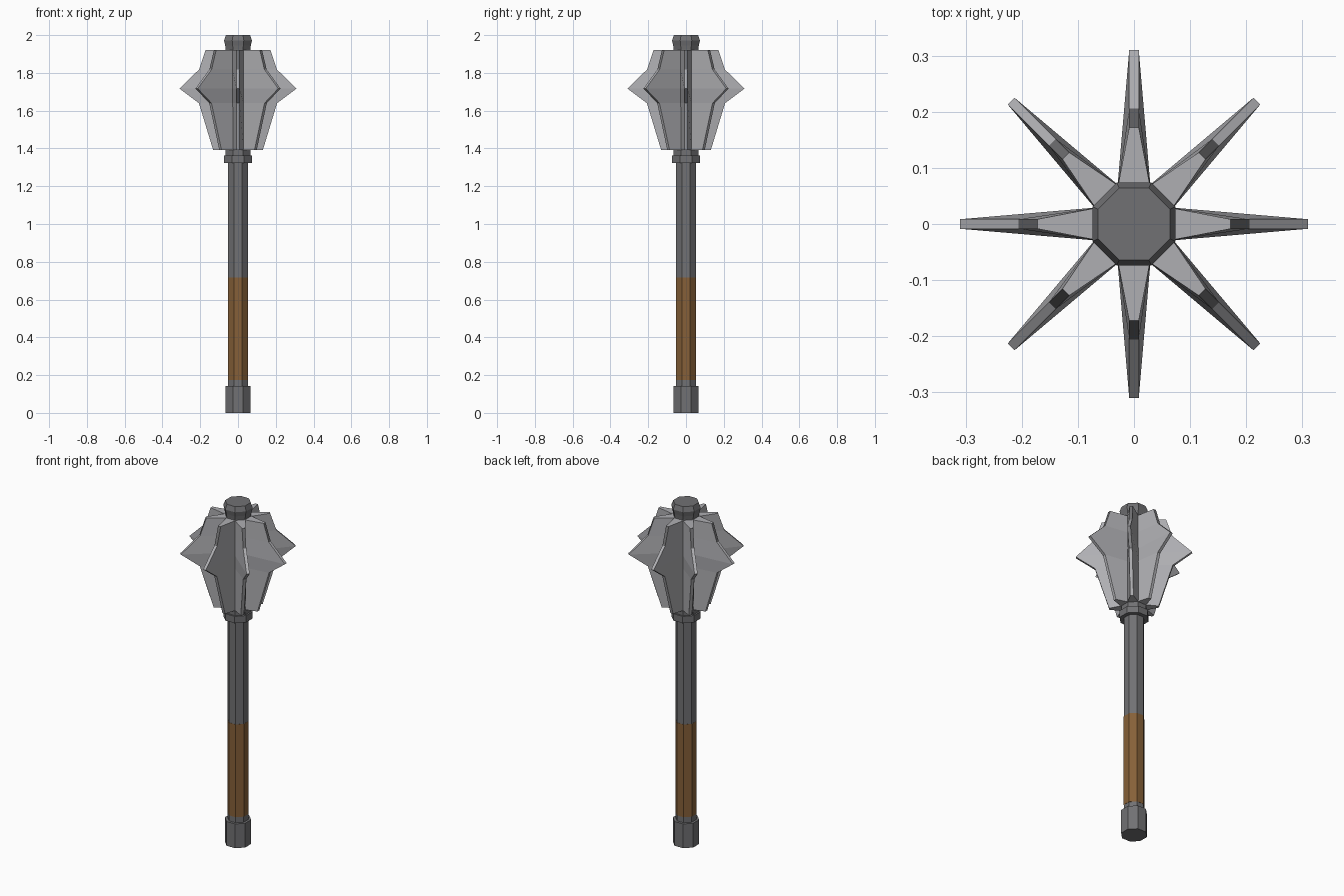
import bpy, bmesh, math

if "Cube" in bpy.data.objects:
    bpy.data.objects.remove(bpy.data.objects["Cube"])


def material(name, rgb):
    m = bpy.data.materials.new(name)
    m.diffuse_color = (*rgb, 1)
    m.use_nodes = True
    m.node_tree.nodes["Principled BSDF"].inputs["Base Color"].default_value = m.diffuse_color
    return m


DARK = material("dark steel", (0.165, 0.165, 0.172))
LIGHT = material("light steel", (0.43, 0.43, 0.45))
LEATHER = material("brown leather", (0.24, 0.118, 0.04))


def finish(bm, name, mats):
    bmesh.ops.recalc_face_normals(bm, faces=bm.faces)
    mesh = bpy.data.meshes.new(name)
    bm.to_mesh(mesh)
    bm.free()
    for m in mats:
        mesh.materials.append(m)
    obj = bpy.data.objects.new(name, mesh)
    bpy.context.collection.objects.link(obj)
    return obj


def octagon_part(name, profile, mat):
    """Stack of octagonal rings (flats facing the axes) from (apothem, z) pairs."""
    bm = bmesh.new()
    rings = []
    for a, z in profile:
        r = a / math.cos(math.pi / 8)
        rings.append([bm.verts.new((r * math.cos((i + 0.5) * math.pi / 4),
                                    r * math.sin((i + 0.5) * math.pi / 4), z))
                      for i in range(8)])
    for lo, hi in zip(rings, rings[1:]):
        for i in range(8):
            j = (i + 1) % 8
            bm.faces.new((lo[i], lo[j], hi[j], hi[i]))
    bm.faces.new(rings[0])
    bm.faces.new(rings[-1])
    return finish(bm, name, [mat])


# Handle
octagon_part("pommel", [(0.066, 0), (0.066, 0.142)], DARK)
octagon_part("lower_shaft", [(0.052, 0.13), (0.052, 0.175)], DARK)
octagon_part("grip", [(0.053, 0.175), (0.053, 0.718)], LEATHER)
octagon_part("upper_shaft", [(0.052, 0.718), (0.052, 1.33)], DARK)

# Head core with collar and cap
octagon_part("collar", [(0.074, 1.322), (0.074, 1.362)], DARK)
octagon_part("head_core", [(0.065, 1.355), (0.065, 1.94)], DARK)
octagon_part("cap", [(0.065, 1.925), (0.068, 1.945), (0.074, 1.972), (0.064, 2.0)], DARK)

# Eight tapered flanges: wide at the core, narrow blunt outer edge
OUTER = [(0.172, 1.92), (0.206, 1.818), (0.31, 1.717), (0.207, 1.64), (0.132, 1.393)]


def flange(index):
    bm = bmesh.new()
    a = index * math.pi / 4
    ca, sa = math.cos(a), math.sin(a)

    def vert(r, t, z):
        return bm.verts.new((r * ca - t * sa, r * sa + t * ca, z))

    rows = [(vert(0.06, -0.03, z), vert(r, -0.0085, z),
             vert(r, 0.0085, z), vert(0.06, 0.03, z)) for r, z in OUTER]
    for n, (up, dn) in enumerate(zip(rows, rows[1:])):
        for k in range(4):
            j = (k + 1) % 4
            f = bm.faces.new((up[k], up[j], dn[j], dn[k]))
            f.material_index = 1 if (n == 0 and k == 1) else 0
    bm.faces.new(rows[0])
    bm.faces.new(rows[-1])
    finish(bm, f"flange_{index + 1}", [LIGHT, DARK])


for i in range(8):
    flange(i)
